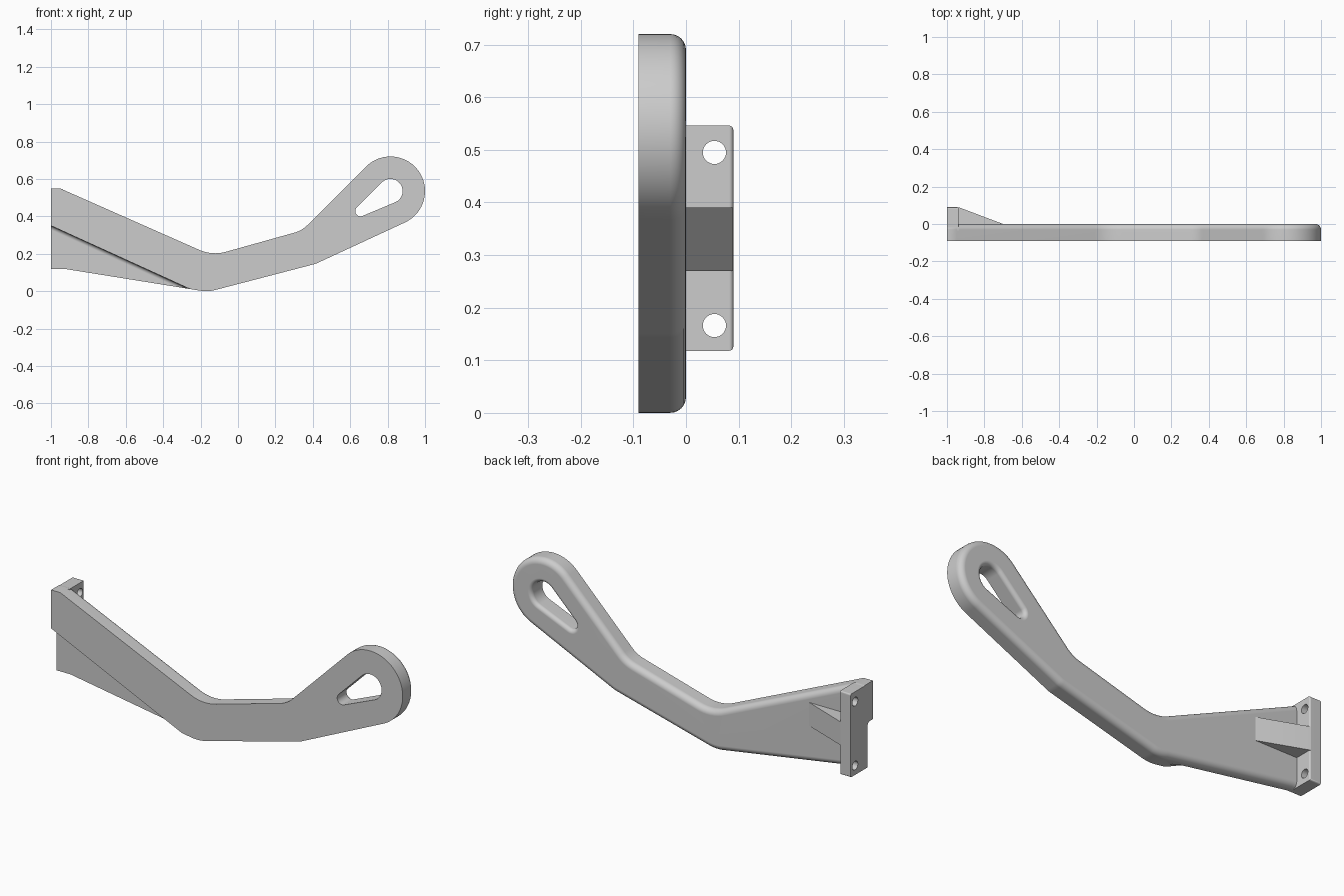
import bpy, bmesh, math
from mathutils import Vector as V

if "Cube" in bpy.data.objects:
    bpy.data.objects.remove(bpy.data.objects["Cube"])

grey = bpy.data.materials.new("plain grey")
grey.diffuse_color = (0.604, 0.604, 0.604, 1)
grey.use_nodes = True
grey.node_tree.nodes["Principled BSDF"].inputs["Base Color"].default_value = grey.diffuse_color


def add_object(name, bm):
    bmesh.ops.recalc_face_normals(bm, faces=bm.faces)
    me = bpy.data.meshes.new(name)
    bm.to_mesh(me)
    bm.free()
    ob = bpy.data.objects.new(name, me)
    me.materials.append(grey)
    bpy.context.collection.objects.link(ob)
    return ob


def arc(cx, cz, r, a0, a1, n):
    angles = [math.radians(a0 + (a1 - a0) * i / n) for i in range(n + 1)]
    return [V((cx + r * math.cos(a), cz + r * math.sin(a))) for a in angles]


def rounded(prev, corner, nxt, r, n=8):
    """Points of a fillet of radius r at a corner."""
    p, c, q = V(prev), V(corner), V(nxt)
    d1, d2 = (p - c).normalized(), (q - c).normalized()
    half = math.acos(d1.dot(d2)) / 2
    centre = c + (d1 + d2).normalized() * (r / math.sin(half))
    t = r / math.tan(half)
    s, e = c + d1 * t - centre, c + d2 * t - centre
    return [centre + (s + (e - s) * (i / n)).normalized() * r for i in range(n + 1)]


def inset(pts, d):
    """Move a clockwise outline inward by d."""
    out = []
    for i, p in enumerate(pts):
        a = (p - pts[i - 1]).normalized()
        b = (pts[(i + 1) % len(pts)] - p).normalized()
        n1, n2 = V((a.y, -a.x)), V((b.y, -b.x))
        q = p + (n1 + n2) * (d / (1 + n1.dot(n2)))
        if abs(p.x + 1) < 1e-5:      # the mounting end stays flat
            q.x = -1
        out.append(q)
    return out


def loft(name, pts, levels):
    """Stack an outline along y; levels are (y, inset)."""
    bm = bmesh.new()
    rings = [[bm.verts.new((p.x, y, p.y)) for p in inset(pts, d)] for y, d in levels]
    n = len(pts)
    for r0, r1 in zip(rings, rings[1:]):
        for i in range(n):
            j = (i + 1) % n
            bm.faces.new((r0[i], r0[j], r1[j], r1[i]))
    bm.faces.new(rings[0])
    bm.faces.new(rings[-1])
    return add_object(name, bm)


def fillet(y, r, sign=1, n=6):
    """Quarter round ending at y, closing in (1) or flaring out (-1)."""
    steps = [math.pi / 2 * i / n for i in range(n + 1)]
    return [(y - r + r * math.sin(a), sign * r * (1 - math.cos(a))) for a in steps]


def finish(ob, cutters=()):
    bpy.ops.object.select_all(action='DESELECT')
    bpy.context.view_layer.objects.active = ob
    ob.select_set(True)
    for c in cutters:
        m = ob.modifiers.new("cut", 'BOOLEAN')
        m.operation, m.solver, m.object = 'DIFFERENCE', 'EXACT', c
        bpy.ops.object.modifier_apply(modifier=m.name)
    for c in cutters:
        bpy.data.objects.remove(c)
    bpy.ops.object.shade_smooth_by_angle(angle=math.radians(30))
    ob.modifiers.new("normals", 'WEIGHTED_NORMAL').keep_sharp = True


# Bent arm with a round eye end, rounded along its back edge
top_l, top_bend, top_neck = (-0.948, 0.548), (-0.138, 0.190), (0.342, 0.324)
low_neck, low_bend, low_l = (0.415, 0.146), (-0.161, -0.004), (-0.92, 0.118)
head = arc(0.815, 0.535, 0.185, 135, -65, 36)
outline = [V((-1, 0.548)), V(top_l)]
outline += rounded(top_l, top_bend, top_neck, 0.21)
outline += rounded(top_bend, top_neck, head[0], 0.15)
outline += head
outline += rounded(head[-1], low_neck, low_bend, 0.12)
outline += rounded(low_neck, low_bend, low_l, 0.2)
outline += [V(low_l), V((-1, 0.118))]
arm = loft("arm", outline, [(-0.09, 0)] + fillet(0, 0.03))

# Tapered slot in the eye, with a flared back rim
slot = arc(0.815, 0.535, 0.065, 135, -65, 24) + arc(0.655, 0.428, 0.028, -65, -225, 14)
slot_cut = loft("slot_cutter", slot, [(-0.2, 0)] + fillet(0, 0.02, -1) + [(0.1, -0.02)])

# Stepped-back lower corner on the front, with a filleted foot
below = [V((-1.2, 0.441)), V((0.1, -0.151)), V((0.1, -0.5)), V((-1.2, -0.5))]
step_cut = loft("step_cutter", below, [(-0.2, 0)] + fillet(-0.046, 0.02))
finish(arm, [slot_cut, step_cut])

# Mounting flange behind the arm's end
bm = bmesh.new()
bmesh.ops.create_cube(bm, size=1)
for v in bm.verts:
    v.co = (-1 if v.co.x < 0 else -0.937,
            -0.034 if v.co.y < 0 else 0.09,
            0.118 if v.co.z < 0 else 0.546)
edges = [e for e in bm.edges
         if all(v.co.y > 0 for v in e.verts) and any(v.co.x > -0.99 for v in e.verts)]
bmesh.ops.bevel(bm, geom=edges, offset=0.008, segments=4, profile=0.5, affect='EDGES')
flange = add_object("mounting_flange", bm)

# Two bolt holes
holes = []
for z in (0.166, 0.495):
    bpy.ops.mesh.primitive_cylinder_add(vertices=32, radius=0.022, depth=0.3,
                                        location=(-0.97, 0.054, z),
                                        rotation=(0, math.pi / 2, 0))
    holes.append(bpy.context.object)
finish(flange, holes)

# Wedge gusset bracing the flange against the arm
bm = bmesh.new()
side = [(-0.99, -0.02), (-0.99, 0.0895), (-0.937, 0.0895), (-0.70, 0), (-0.70, -0.02)]
face = bm.faces.new([bm.verts.new((x, y, 0.27)) for x, y in side])
ext = bmesh.ops.extrude_face_region(bm, geom=[face])
for v in ext["geom"]:
    if isinstance(v, bmesh.types.BMVert):
        v.co.z = 0.39
bm.faces.ensure_lookup_table()
finish(add_object("gusset", bm))
